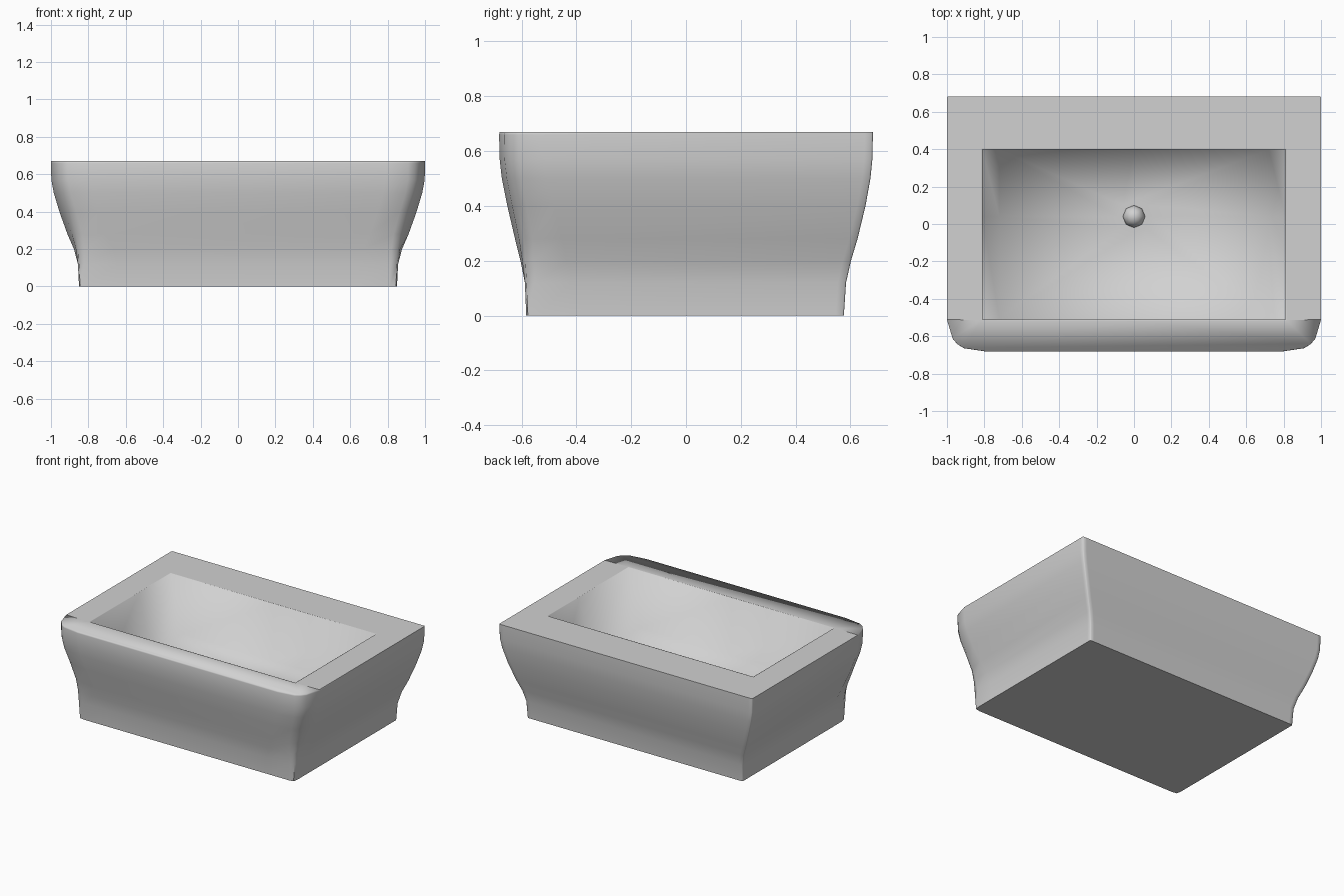
import bpy, bmesh, math

if "Cube" in bpy.data.objects:
    bpy.data.objects.remove(bpy.data.objects["Cube"], do_unlink=True)

# Single ceramic colour
ceramic = bpy.data.materials.new("light_grey_ceramic")
ceramic.use_nodes = True
colour = (0.64, 0.64, 0.64, 1)
ceramic.diffuse_color = colour
ceramic.node_tree.nodes["Principled BSDF"].inputs["Base Color"].default_value = colour

# Front corner path: nearly square at the foot, rounded towards the rim
SQUARE = [(-0.21, 0), (-0.04, 0), (-0.006, 0.006), (0, 0.04), (0, 0.17)]
ROUND = [(-0.21, 0), (-0.09, 0.018), (-0.055, 0.04), (-0.03, 0.07), (0, 0.17)]
# Tight back corner
BACK = [(0, -0.03), (0, -0.005), (-0.005, 0), (-0.03, 0)]
DRAIN_Y = 0.04
FLOOR_Z = 0.262


def add_ring(bm, points, z):
    return [bm.verts.new((x, y, z)) for x, y in points]


def bridge(bm, a, b):
    n = len(a)
    return [bm.faces.new((a[i], a[(i + 1) % n], b[(i + 1) % n], b[i])) for i in range(n)]


def outer_points(half, front, back, t):
    right = [(half + s[0] * (1 - t) + r[0] * t, front + s[1] * (1 - t) + r[1] * t)
             for s, r in zip(SQUARE, ROUND)]
    right += [(half + x, back + y) for x, y in BACK]
    return right + [(-x, y) for x, y in reversed(right)]


def basin_points(half, front, back):
    return [(0, front), (half, front), (half, DRAIN_Y), (half, back),
            (0, back), (-half, back), (-half, DRAIN_Y), (-half, front)]


def drain_points(radius):
    angles = [math.radians(45 * i - 90) for i in range(8)]
    return [(radius * math.cos(a), DRAIN_Y + radius * math.sin(a)) for a in angles]


def finish(bm, name):
    mesh = bpy.data.meshes.new(name)
    bm.to_mesh(mesh)
    bm.free()
    mesh.materials.append(ceramic)
    obj = bpy.data.objects.new(name, mesh)
    bpy.context.collection.objects.link(obj)


bm = bmesh.new()

# Outer walls: height, half width, front, back, corner rounding
LEVELS = [(0, 0.85, -0.583, 0.576, 0), (0.12, 0.856, -0.588, 0.584, 0),
          (0.2, 0.877, -0.604, 0.602, 0.35), (0.28, 0.912, -0.624, 0.626, 0.8),
          (0.4, 0.955, -0.652, 0.655, 1), (0.5, 0.985, -0.672, 0.673, 1),
          (0.57, 0.998, -0.68, 0.68, 1), (0.66, 1, -0.682, 0.682, 1),
          (0.67, 1, -0.68, 0.682, 1)]
rings = [add_ring(bm, outer_points(*level[1:]), level[0]) for level in LEVELS]
bm.faces.new(rings[0])
for low, high in zip(rings, rings[1:]):
    bridge(bm, low, high)
rim = rings[-1]

# Basin: narrow lip, steep walls, flat floor with a drain disc
opening = add_ring(bm, basin_points(0.815, -0.515, 0.403), 0.67)
lip = add_ring(bm, basin_points(0.811, -0.511, 0.399), 0.669)
floor = add_ring(bm, basin_points(0.72, -0.508, 0.396), FLOOR_Z)
drain = add_ring(bm, drain_points(0.085), FLOOR_Z)
basin = set()
for a, b in ((opening, lip), (lip, floor), (floor, drain)):
    basin.update(bridge(bm, a, b))
basin.add(bm.faces.new(drain))

# Flat rim around the opening
bm.faces.new(rim[13:] + rim[:5] + [opening[1], opening[0], opening[7]])
bm.faces.new(rim[4:7] + [opening[3], opening[2], opening[1]])
bm.faces.new(rim[6:12] + [opening[5], opening[4], opening[3]])
bm.faces.new(rim[11:14] + [opening[7], opening[6], opening[5]])
bmesh.ops.recalc_face_normals(bm, faces=bm.faces)

# Soft basin, corners and front lip; crisp opening, foot and back rim
rim_verts, opening_verts = set(rim), set(opening)
for face in bm.faces:
    face.smooth = True
for edge in bm.edges:
    ends = set(edge.verts)
    if all(f in basin for f in edge.link_faces):
        edge.smooth = True
    elif ends & opening_verts:
        edge.smooth = False
    elif ends <= rim_verts:
        edge.smooth = sum(v.co.y for v in ends) / 2 < -0.52
    else:
        edge.smooth = edge.calc_face_angle(0) < math.radians(60)
finish(bm, "sink_body")

# Domed drain plug
bm = bmesh.new()
bmesh.ops.create_uvsphere(bm, u_segments=8, v_segments=6, radius=0.06)
bmesh.ops.translate(bm, verts=bm.verts, vec=(0, DRAIN_Y, FLOOR_Z))
for face in bm.faces:
    face.smooth = True
finish(bm, "drain_plug")
